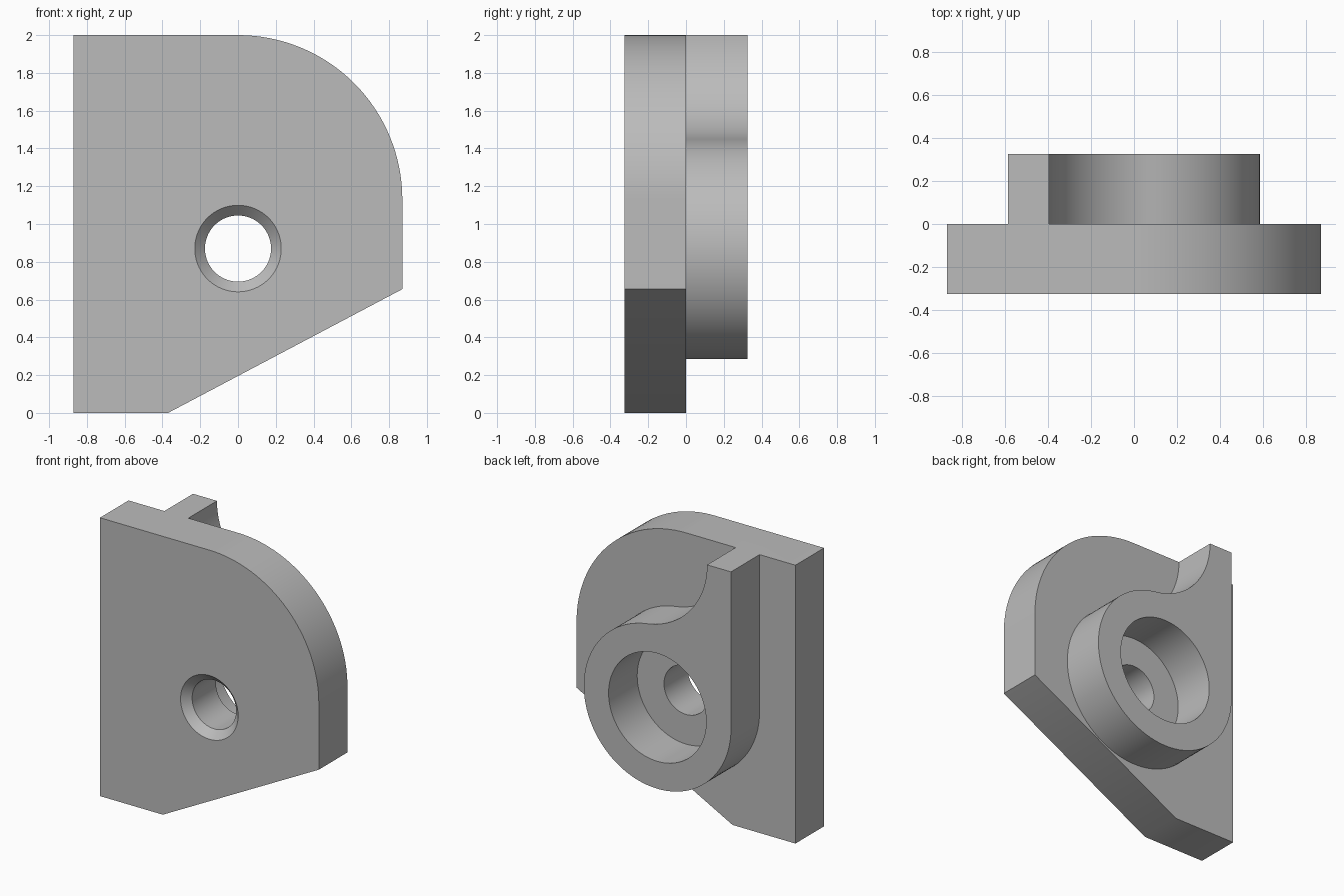
import bpy, bmesh
from math import sin, cos, pi, atan2, hypot
from mathutils import Vector, Matrix

cube = bpy.data.objects.get("Cube")
if cube:
    bpy.data.objects.remove(cube, do_unlink=True)

# Single grey material
grey = bpy.data.materials.new("plain grey")
grey.use_nodes = True
colour = (0.5, 0.5, 0.5, 1)
grey.diffuse_color = colour
grey.node_tree.nodes["Principled BSDF"].inputs["Base Color"].default_value = colour

HALF_W, HALF_D, HEIGHT = 0.87, 0.325, 2.0
HOLE_Z = 0.87
BOSS_R, WALL_X = 0.585, -0.395


def arc(cx, cz, r, start, end, steps):
    """Points (x, z) along an arc."""
    angles = [start + (end - start) * i / steps for i in range(steps + 1)]
    return [(cx + r * cos(a), cz + r * sin(a)) for a in angles]


def finish(name, bm):
    bmesh.ops.recalc_face_normals(bm, faces=bm.faces)
    mesh = bpy.data.meshes.new(name)
    bm.to_mesh(mesh)
    bm.free()
    mesh.materials.append(grey)
    obj = bpy.data.objects.new(name, mesh)
    bpy.context.collection.objects.link(obj)
    return obj


def extrude(name, outline, y0, y1):
    """Solid from an (x, z) outline stretched along y."""
    bm = bmesh.new()
    face = bm.faces.new([bm.verts.new((x, y0, z)) for x, z in outline])
    new = bmesh.ops.extrude_face_region(bm, geom=[face])["geom"]
    moved = [v for v in new if isinstance(v, bmesh.types.BMVert)]
    bmesh.ops.translate(bm, verts=moved, vec=(0, y1 - y0, 0))
    return finish(name, bm)


def lathe(name, profile, steps=96):
    """Solid turned about the hole axis from (radius, y) points."""
    bm = bmesh.new()
    verts = [bm.verts.new((r, y, HOLE_Z)) for r, y in profile]
    edges = [bm.edges.new(pair) for pair in zip(verts, verts[1:])]
    bmesh.ops.spin(bm, geom=verts + edges, cent=(0, 0, HOLE_Z), axis=(0, 1, 0),
                   angle=2 * pi, steps=steps)
    bmesh.ops.remove_doubles(bm, verts=bm.verts, dist=1e-5)
    return finish(name, bm)


def combine(target, tool, operation):
    """Apply a boolean and discard the tool."""
    tool.hide_render = True
    mod = target.modifiers.new(operation, 'BOOLEAN')
    mod.object, mod.operation, mod.solver = tool, operation, 'EXACT'
    bpy.context.view_layer.objects.active = target
    bpy.ops.object.modifier_apply(modifier=mod.name)
    bpy.data.objects.remove(tool, do_unlink=True)


# Front plate with one rounded corner and one slanted corner
plate_outline = [(-HALF_W, 0), (-0.37, 0), (HALF_W, 0.655)]
plate_outline += arc(0, HEIGHT - HALF_W, HALF_W, 0, pi / 2, 32)
plate_outline.append((-HALF_W, HEIGHT))
bracket = extrude("bracket", plate_outline, -HALF_D, 0)

# Rear boss flowing through a tangent fillet into the upright rib
rise = HEIGHT - HOLE_Z
fillet_r = (rise**2 + WALL_X**2 - BOSS_R**2) / (2 * (BOSS_R - WALL_X))
fillet_x = WALL_X + fillet_r
touch = atan2(rise, fillet_x)
boss_outline = arc(0, HOLE_Z, BOSS_R, -pi, touch, 64)
boss_outline += arc(fillet_x, HEIGHT, fillet_r, touch - pi, -pi, 32)[1:]
boss_outline.append((-BOSS_R, HEIGHT))
boss = extrude("boss_and_rib", boss_outline, -0.1, HALF_D)
combine(bracket, boss, 'UNION')

# Stepped bore: chamfered through hole and wide rear counterbore
hole_r, chamfer, bore_r, over = 0.175, 0.054, 0.388, 0.1
bore = lathe("bore_cutter", [
    (0, -HALF_D - over), (hole_r + chamfer + over, -HALF_D - over),
    (hole_r, -HALF_D + chamfer), (hole_r, 0),
    (bore_r, 0), (bore_r, HALF_D + over), (0, HALF_D + over)])
combine(bracket, bore, 'DIFFERENCE')

# Smooth curves, crisp edges
bpy.ops.object.select_all(action='DESELECT')
bracket.select_set(True)
bpy.context.view_layer.objects.active = bracket
bpy.ops.object.shade_smooth_by_angle(angle=pi / 6)
